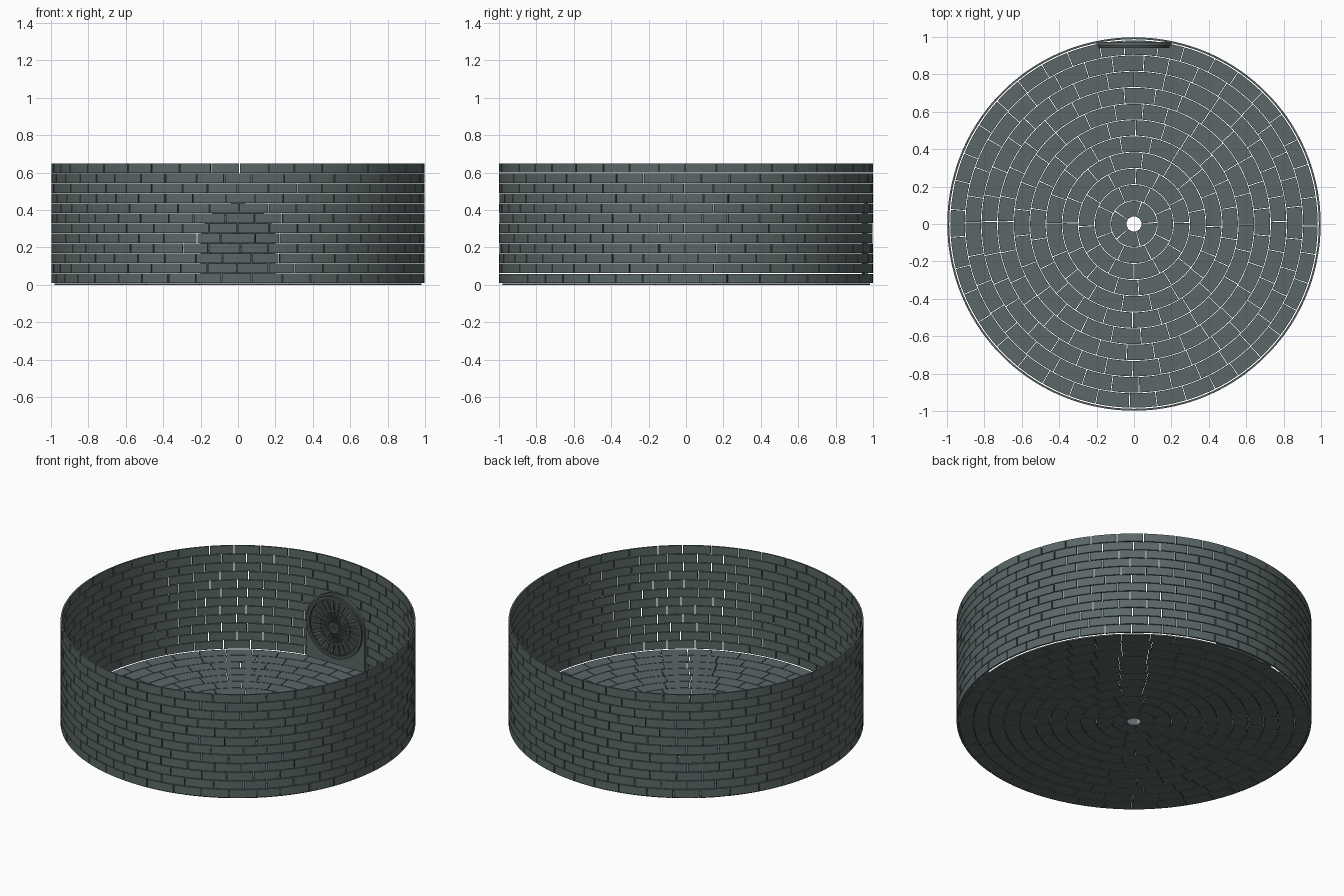
import bpy, bmesh, math, random
from math import pi, sin, cos

random.seed(4)
cube = bpy.data.objects.get("Cube")
if cube:
    bpy.data.objects.remove(cube)


def make_material(name, colour):
    mat = bpy.data.materials.new(name)
    mat.use_nodes = True
    mat.diffuse_color = colour
    mat.node_tree.nodes["Principled BSDF"].inputs["Base Color"].default_value = colour
    return mat


stone = make_material("slate stone", (0.105, 0.135, 0.135, 1))
iron = make_material("dark iron", (0.06, 0.078, 0.078, 1))


def finish(name, bm, mat):
    bmesh.ops.recalc_face_normals(bm, faces=bm.faces)
    mesh = bpy.data.meshes.new(name)
    bm.to_mesh(mesh)
    bm.free()
    mesh.materials.append(mat)
    obj = bpy.data.objects.new(name, mesh)
    bpy.context.collection.objects.link(obj)
    bpy.ops.object.select_all(action='DESELECT')
    obj.select_set(True)
    bpy.context.view_layer.objects.active = obj
    bpy.ops.object.shade_smooth_by_angle(angle=math.radians(30))
    return obj


def curved_block(bm, r0, r1, z0, z1, a0, a1, steps):
    """Closed block bent round the z axis."""
    rows = []
    for i in range(steps + 1):
        a = a0 + (a1 - a0) * i / steps
        rows.append([bm.verts.new((r * cos(a), r * sin(a), z))
                     for r, z in ((r0, z0), (r1, z0), (r1, z1), (r0, z1))])
    for p, q in zip(rows, rows[1:]):
        for k in range(4):
            n = (k + 1) % 4
            bm.faces.new((p[k], p[n], q[n], q[k]))
    bm.faces.new(rows[0])
    bm.faces.new(rows[-1])


def brick_ring(bm, r0, r1, z0, z1, count, offset, gap, steps, jitter=0.1):
    """Ring of blocks with slightly uneven joints."""
    pitch = 2 * pi / count
    cuts = [offset + pitch * (i + random.uniform(-jitter, jitter)) for i in range(count)]
    cuts.append(cuts[0] + 2 * pi)
    half = gap / (r0 + r1)
    for a, b in zip(cuts, cuts[1:]):
        curved_block(bm, r0, r1, z0, z1, a + half, b - half, steps)


# Brick wall, laid in half-bond courses
courses, base, top = 12, 0.01, 0.653
height = (top - base) / courses
bm = bmesh.new()
for c in range(courses):
    z = base + c * height
    brick_ring(bm, 0.988, 0.998, z, z + height - 0.004, 40,
               pi / 2 + (c + 1) % 2 * pi / 40, 0.006, 4)
finish("brick_wall", bm, stone)

# Floor paving in concentric rings round an open drain
hole, width = 0.04, 0.0865
bm = bmesh.new()
for ring in range(11):
    r0 = hole + ring * width
    r1 = min(r0 + width - 0.004, 0.982)
    count = max(5, round(2 * pi * r1 / 0.16))
    brick_ring(bm, r0, r1, 0, 0.008, count, ring % 2 * pi / count, 0.004,
               max(3, 160 // count))
finish("floor_paving", bm, stone)


def upright_prism(bm, outline, y0, y1):
    """Extrude an x-z outline along y."""
    front = [bm.verts.new((x, y0, z)) for x, z in outline]
    back = [bm.verts.new((x, y1, z)) for x, z in outline]
    bm.faces.new(front)
    bm.faces.new(back)
    for i in range(len(outline)):
        j = (i + 1) % len(outline)
        bm.faces.new((front[i], front[j], back[j], back[i]))


# Arched panel against the rear wall
centre = 0.24
arch = [(0.2 * cos(pi * i / 32), centre + 0.2 * sin(pi * i / 32)) for i in range(33)]
bm = bmesh.new()
upright_prism(bm, [(0.2, 0.01)] + arch + [(-0.2, 0.01)], 0.955, 0.972)
finish("arched_panel", bm, stone)


def sector(r0, r1, a0, a1, steps=3):
    angles = [a0 + (a1 - a0) * i / steps for i in range(steps + 1)]
    outer = [(r1 * cos(a), centre + r1 * sin(a)) for a in angles]
    inner = [(r0 * cos(a), centre + r0 * sin(a)) for a in reversed(angles)]
    return outer + inner


# Round grate: radial bars between rims and a hub
bars = 24
bm = bmesh.new()
for i in range(bars):
    a = 2 * pi * i / bars
    b = a + 2 * pi / bars
    upright_prism(bm, sector(0.03, 0.165, a + 0.05, b - 0.05), 0.945, 0.954)
    for r0, r1, y in ((0.168, 0.19, 0.94), (0.095, 0.107, 0.942), (0.012, 0.034, 0.94)):
        upright_prism(bm, sector(r0, r1, a, b), y, 0.954)
finish("round_grate", bm, iron)
